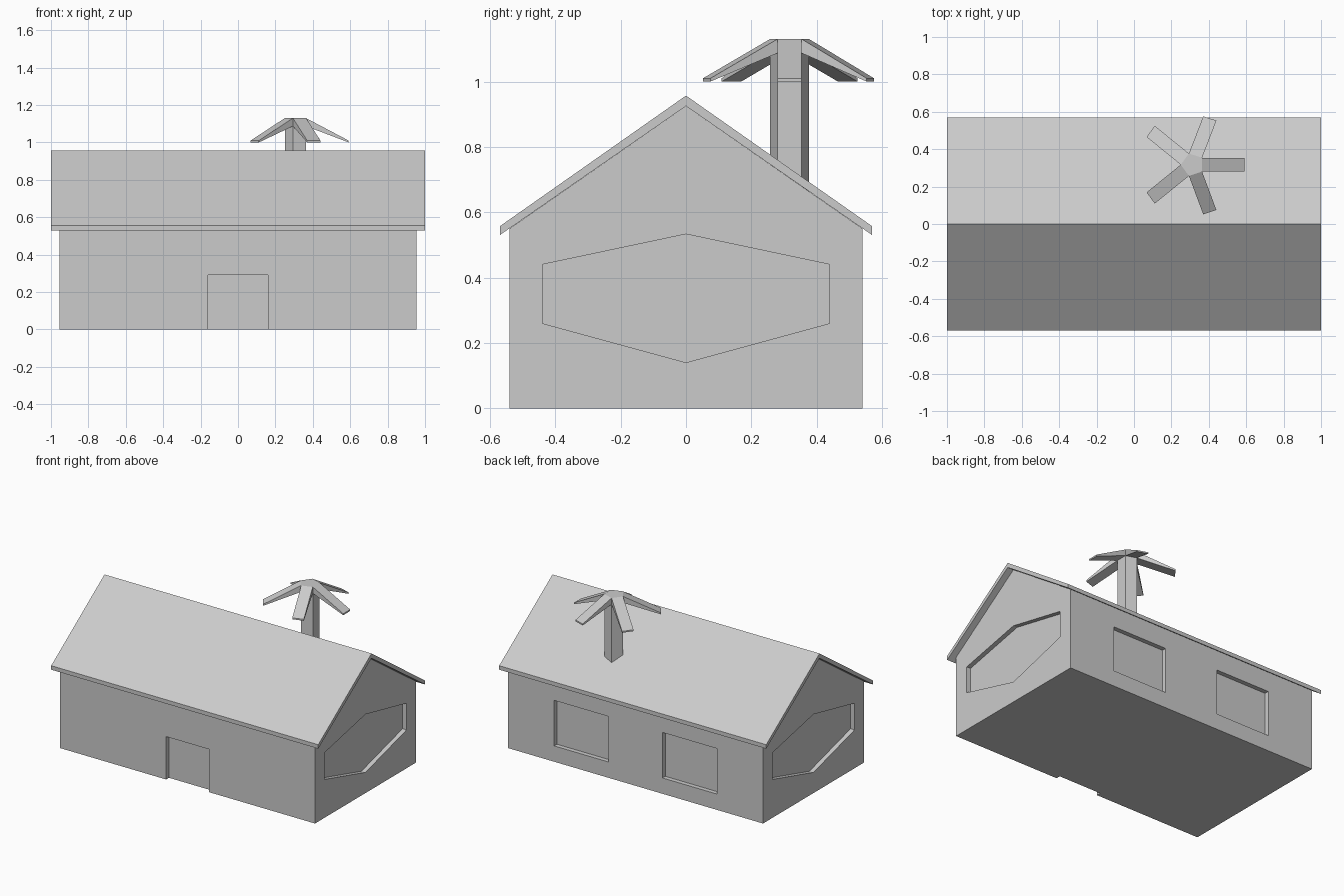
import bpy, bmesh
from math import cos, sin, radians
from mathutils import Vector

if "Cube" in bpy.data.objects:
    bpy.data.objects.remove(bpy.data.objects["Cube"])


def make_object(name, bm):
    bmesh.ops.recalc_face_normals(bm, faces=bm.faces)
    mesh = bpy.data.meshes.new(name)
    bm.to_mesh(mesh)
    bm.free()
    obj = bpy.data.objects.new(name, mesh)
    bpy.context.collection.objects.link(obj)
    return obj


def add_prism(bm, points, offset):
    """Closed prism: a flat outline swept by an offset."""
    offset = Vector(offset)
    a = [bm.verts.new(p) for p in points]
    b = [bm.verts.new(Vector(p) + offset) for p in points]
    bm.faces.new(a)
    bm.faces.new(b[::-1])
    for i in range(len(a)):
        j = (i + 1) % len(a)
        bm.faces.new((a[i], a[j], b[j], b[i]))


# House walls: gabled outline swept along x
W, D, RECESS = 0.955, 0.54, 0.03
bm = bmesh.new()
outline = [(-D, 0), (D, 0), (D, 0.55), (0, 0.925), (-D, 0.55)]
add_prism(bm, [(-W, y, z) for y, z in outline], (2 * W, 0, 0))
walls = make_object("house_walls", bm)

# Shallow recesses: door, two back windows, hexagonal window on each gable
bm = bmesh.new()
door = [(-0.16, -0.1), (0.16, -0.1), (0.16, 0.29), (-0.16, 0.29)]
add_prism(bm, [(x, -D + RECESS, z) for x, z in door], (0, -0.1, 0))
hexagon = [(-0.44, 0.26), (0, 0.14), (0.44, 0.26),
           (0.44, 0.44), (0, 0.533), (-0.44, 0.44)]
for s in (-1, 1):
    window = [(0.202, 0.107), (0.61, 0.107), (0.61, 0.415), (0.202, 0.415)]
    add_prism(bm, [(s * x, D - RECESS, z) for x, z in window], (0, 0.1, 0))
    add_prism(bm, [(s * (W - RECESS), y, z) for y, z in hexagon], (s * 0.1, 0, 0))
cutter = make_object("recess_cutter", bm)
cutter.hide_render = True

cut = walls.modifiers.new("recesses", 'BOOLEAN')
cut.operation = 'DIFFERENCE'
cut.solver = 'EXACT'
cut.object = cutter
bpy.context.view_layer.objects.active = walls
bpy.ops.object.modifier_apply(modifier=cut.name)
bpy.data.objects.remove(cutter)

# Roof: thin chevron slab with overhang
bm = bmesh.new()
chevron = [(-0.57, 0.53), (0, 0.925), (0.57, 0.53),
           (0.57, 0.557), (0, 0.957), (-0.57, 0.557)]
add_prism(bm, [(-1, y, z) for y, z in chevron], (2, 0, 0))
make_object("roof", bm)

# Five-sided trunk standing on the rear roof slope
CENTRE, R, TOP = Vector((0.313, 0.317, 0)), 0.063, 1.13


def corner(i, z):
    a = radians(72 * i - 36)
    return CENTRE + Vector((R * cos(a), R * sin(a), z))


bm = bmesh.new()
add_prism(bm, [corner(i, 0.65) for i in range(5)], (0, 0, TOP - 0.65))
make_object("trunk", bm)

# One drooping tapered frond from each side of the trunk: (direction, reach)
bm = bmesh.new()
fronds = [(0, 0.279), (69.5, 0.264), (141.5, 0.286), (218.5, 0.286), (290, 0.27)]
for i, (angle, reach) in enumerate(fronds):
    a = radians(angle)
    mid = (corner(i, 0) + corner(i + 1, 0)) / 2
    out = CENTRE + Vector((cos(a), sin(a), 0)) * reach - mid
    ends = []
    for k in (i, i + 1):
        ends.append([bm.verts.new(p) for p in (
            corner(k, TOP), corner(k, 1.087),
            corner(k, 1.0) + out, corner(k, 1.01) + out)])
    p, q = ends
    bm.faces.new(p)
    bm.faces.new(q[::-1])
    for m in range(4):
        n = (m + 1) % 4
        bm.faces.new((p[m], p[n], q[n], q[m]))
make_object("fronds", bm)
